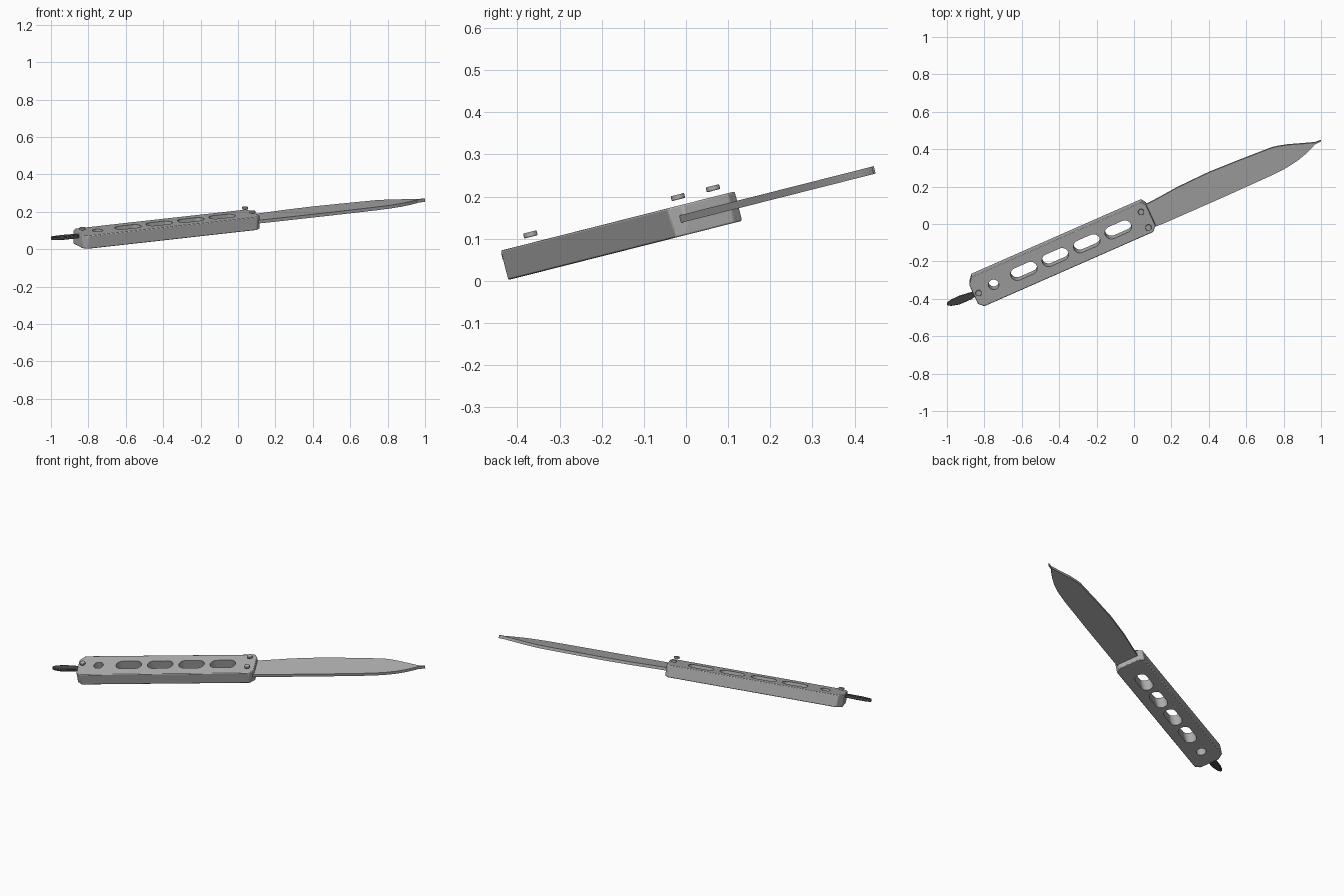
import bpy, bmesh, math
from mathutils import Matrix

if "Cube" in bpy.data.objects:
    bpy.data.objects.remove(bpy.data.objects["Cube"])

# Parts are drawn flat (length = x, width = y, thickness = z), then tilted into place
PLACE = (Matrix.Translation((0, 0, 0.146))
         @ Matrix.Rotation(math.radians(14.2), 4, 'X')
         @ Matrix.Rotation(math.radians(24.4), 4, 'Z'))


def material(name, value):
    m = bpy.data.materials.new(name)
    m.diffuse_color = (value, value, value, 1)
    m.use_nodes = True
    m.node_tree.nodes["Principled BSDF"].inputs["Base Color"].default_value = m.diffuse_color
    return m


STEEL = material("steel_grey", 0.42)
CORD = material("dark_cord", 0.06)


def plate(name, outline, low, high, mat, bevel=0):
    """Extrude a flat outline between two heights."""
    bm = bmesh.new()
    face = bm.faces.new([bm.verts.new((x, y, low)) for x, y in outline])
    new = bmesh.ops.extrude_face_region(bm, geom=[face])["geom"]
    verts = [g for g in new if isinstance(g, bmesh.types.BMVert)]
    bmesh.ops.translate(bm, verts=verts, vec=(0, 0, high - low))
    bmesh.ops.recalc_face_normals(bm, faces=bm.faces)
    mesh = bpy.data.meshes.new(name)
    bm.to_mesh(mesh)
    bm.free()
    ob = bpy.data.objects.new(name, mesh)
    bpy.context.collection.objects.link(ob)
    mesh.materials.append(mat)
    ob.matrix_world = PLACE
    if bevel:
        b = ob.modifiers.new("soft_edges", 'BEVEL')
        b.width, b.segments, b.limit_method = bevel, 2, 'ANGLE'
    return ob


def capsule(cx, cy, length, radius, n=12):
    """Outline of a round-ended slot; length 0 gives a circle."""
    pts = []
    for side in (1, -1):
        for i in range(n + (1 if length else 0)):
            a = math.pi * i / n - math.pi / 2
            pts.append((cx + side * (length / 2 + radius * math.cos(a)),
                        cy + side * radius * math.sin(a)))
    return pts


def smooth(ob):
    bpy.ops.object.select_all(action='DESELECT')
    ob.select_set(True)
    bpy.context.view_layer.objects.active = ob
    bpy.ops.object.shade_smooth_by_angle(angle=math.radians(30))


# Handle with clipped corners
handle = plate("handle", [
    (-0.938, -0.050), (-0.912, -0.075), (0.078, -0.075), (0.105, -0.048),
    (0.105, 0.074), (0.088, 0.102), (-0.908, 0.102), (-0.938, 0.066)],
    -0.036, 0.036, STEEL, bevel=0.004)

# Slots and lanyard hole through the handle
openings = [capsule(-0.0865 - 0.1845 * i, 0.0145, 0.08, 0.035) for i in range(4)]
openings.append(capsule(-0.818, 0.0135, 0, 0.028))
for i, outline in enumerate(openings):
    cutter = plate(f"opening_cutter_{i}", outline, -0.1, 0.1, STEEL)
    cutter.hide_render = True
    cutter.hide_set(True)
    cut = handle.modifiers.new("opening", 'BOOLEAN')
    cut.operation, cut.solver, cut.object = 'DIFFERENCE', 'EXACT', cutter

# Blade with a short tang inside the handle and a narrow tip
blade = plate("blade", [
    (0.06, -0.056), (0.15, -0.060), (0.50, -0.060), (0.78, -0.057),
    (0.87, -0.052), (0.94, -0.041), (1.00, -0.024), (1.045, -0.006),
    (1.062, 0.003), (1.101, 0.004), (1.099, 0.010), (1.068, 0.011),
    (1.00, 0.035), (0.928, 0.061), (0.88, 0.074), (0.845, 0.081),
    (0.655, 0.090), (0.484, 0.096), (0.30, 0.090), (0.18, 0.079),
    (0.06, 0.070)], -0.005, 0.013, STEEL)

# Rivets standing just above the handle
for i, (x, y) in enumerate([(0.068, 0.057), (0.068, -0.037), (-0.908, 0.009)]):
    smooth(plate(f"rivet_{i}", capsule(x, y, 0, 0.0165), 0.050, 0.062, STEEL, 0.002))

# Dark tab at the tail of the handle
tail = plate("tail_tab", [
    (-0.92, -0.006), (-0.96, -0.013), (-1.03, -0.013), (-1.075, -0.001),
    (-1.092, 0.010), (-1.088, 0.022), (-1.06, 0.028), (-1.01, 0.029),
    (-0.96, 0.023), (-0.92, 0.018)], 0.011, 0.029, CORD, bevel=0.003)

for part in (handle, blade, tail):
    smooth(part)
